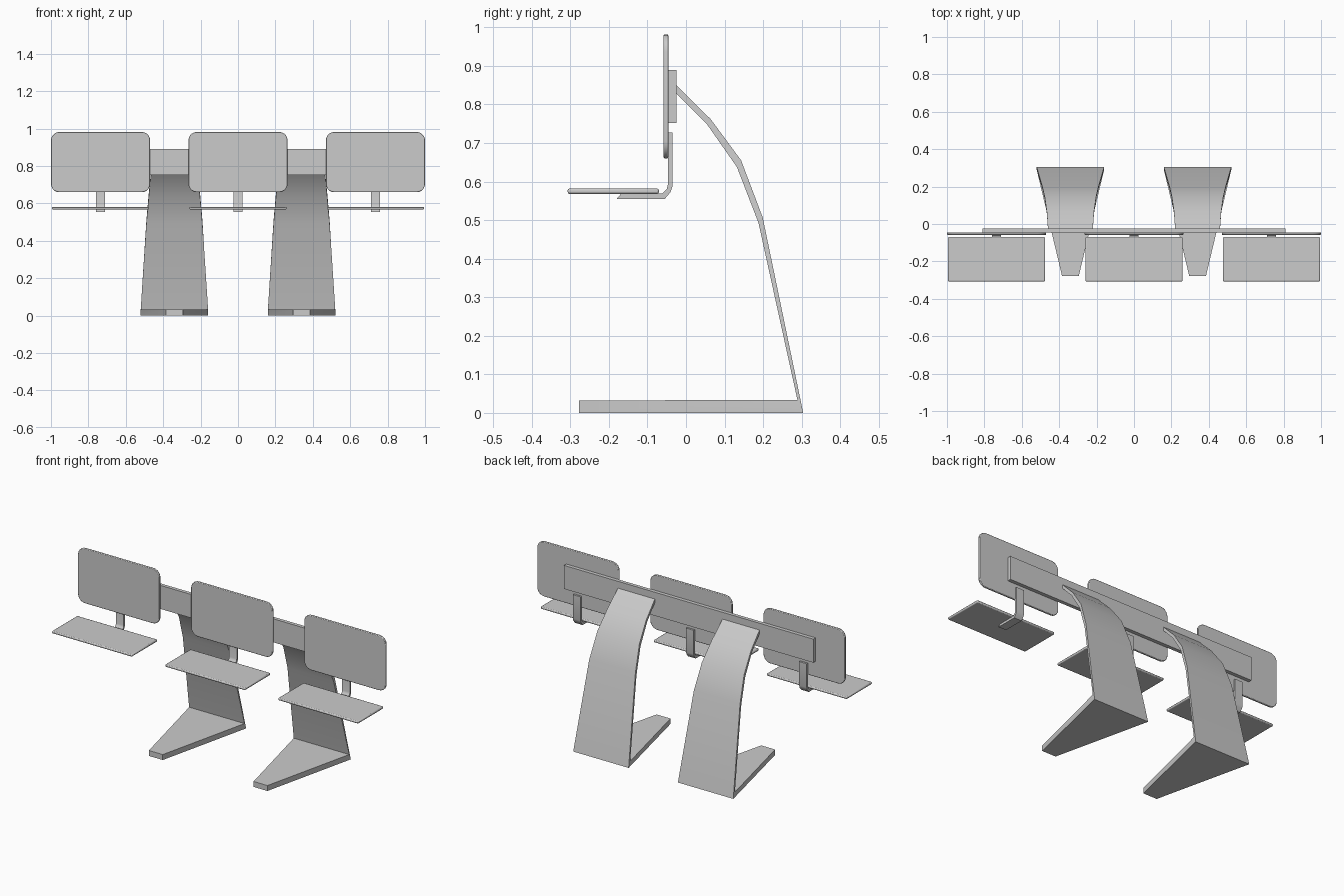
import bpy, bmesh, math

if "Cube" in bpy.data.objects:
    bpy.data.objects.remove(bpy.data.objects["Cube"])


def make(name, bm, bevel=0.0, segs=2, smooth=35):
    bmesh.ops.recalc_face_normals(bm, faces=bm.faces)
    me = bpy.data.meshes.new(name)
    bm.to_mesh(me)
    bm.free()
    ob = bpy.data.objects.new(name, me)
    bpy.context.collection.objects.link(ob)
    if bevel:
        m = ob.modifiers.new("bevel", 'BEVEL')
        m.width, m.segments, m.limit_method = bevel, segs, 'ANGLE'
    bpy.ops.object.select_all(action='DESELECT')
    ob.select_set(True)
    bpy.context.view_layer.objects.active = ob
    bpy.ops.object.shade_smooth_by_angle(angle=math.radians(smooth))
    return ob


def prism(points, offset):
    """Extrude a closed outline of 3D points along an offset."""
    bm = bmesh.new()
    f = bm.faces.new([bm.verts.new(p) for p in points])
    r = bmesh.ops.extrude_face_region(bm, geom=[f])
    vs = [g for g in r['geom'] if isinstance(g, bmesh.types.BMVert)]
    bmesh.ops.translate(bm, verts=vs, vec=offset)
    return bm


def box(x0, x1, y0, y1, z0, z1):
    return prism([(x0, y0, z0), (x1, y0, z0), (x1, y1, z0), (x0, y1, z0)],
                 (0, 0, z1 - z0))


def rounded(w, h, r, n=5):
    pts = []
    for i, (sx, sz) in enumerate([(1, 1), (-1, 1), (-1, -1), (1, -1)]):
        for k in range(n + 1):
            a = math.pi / 2 * (i + k / n)
            pts.append((sx * (w / 2 - r) + r * math.cos(a),
                        sz * (h / 2 - r) + r * math.sin(a)))
    return pts


# Horizontal beam joining everything
make("beam", box(-0.81, 0.81, -0.046, -0.025, 0.752, 0.89))

# Bent bracket side profile (y, z)
BRACKET = [(-0.035, 0.728), (-0.035, 0.588), (-0.04, 0.573), (-0.055, 0.555),
           (-0.18, 0.555), (-0.168, 0.569), (-0.062, 0.569), (-0.05, 0.58),
           (-0.047, 0.592), (-0.047, 0.728)]

for side, cx in (("left", -0.735), ("middle", 0.0), ("right", 0.735)):
    # Backrest panel with rounded corners
    outline = [(cx + x, -0.058, 0.821 + z) for x, z in rounded(0.53, 0.322, 0.045)]
    make("backrest_" + side, prism(outline, (0, 0.012, 0)), 0.003)
    # Thin seat panel
    make("seat_" + side, box(cx - 0.26, cx + 0.26, -0.307, -0.07, 0.568, 0.582), 0.005)
    # L-shaped seat bracket
    make("bracket_" + side, prism([(cx - 0.025, y, z) for y, z in BRACKET], (0.05, 0, 0)))

# Leg stations: outer (y, z), inner (y, z), half width
LEG = [(-0.277, 0.0, -0.277, 0.032, 0.045),
       (0.304, 0.0, 0.289, 0.034, 0.18),
       (0.199, 0.507, 0.188, 0.493, 0.15),
       (0.143, 0.655, 0.132, 0.638, 0.137),
       (0.064, 0.762, 0.055, 0.748, 0.126),
       (-0.025, 0.85, -0.025, 0.828, 0.12)]

for side, cx in (("left", -0.34), ("right", 0.34)):
    bm = bmesh.new()
    rings = [[bm.verts.new((cx + sx * w, y, z)) for sx, y, z in
              ((-1, oy, oz), (1, oy, oz), (1, iy, iz), (-1, iy, iz))]
             for oy, oz, iy, iz, w in LEG]
    for a, b in zip(rings, rings[1:]):
        for i in range(4):
            j = (i + 1) % 4
            bm.faces.new((a[i], a[j], b[j], b[i]))
    bm.faces.new(rings[0])
    bm.faces.new(rings[-1])
    make("leg_" + side, bm)
